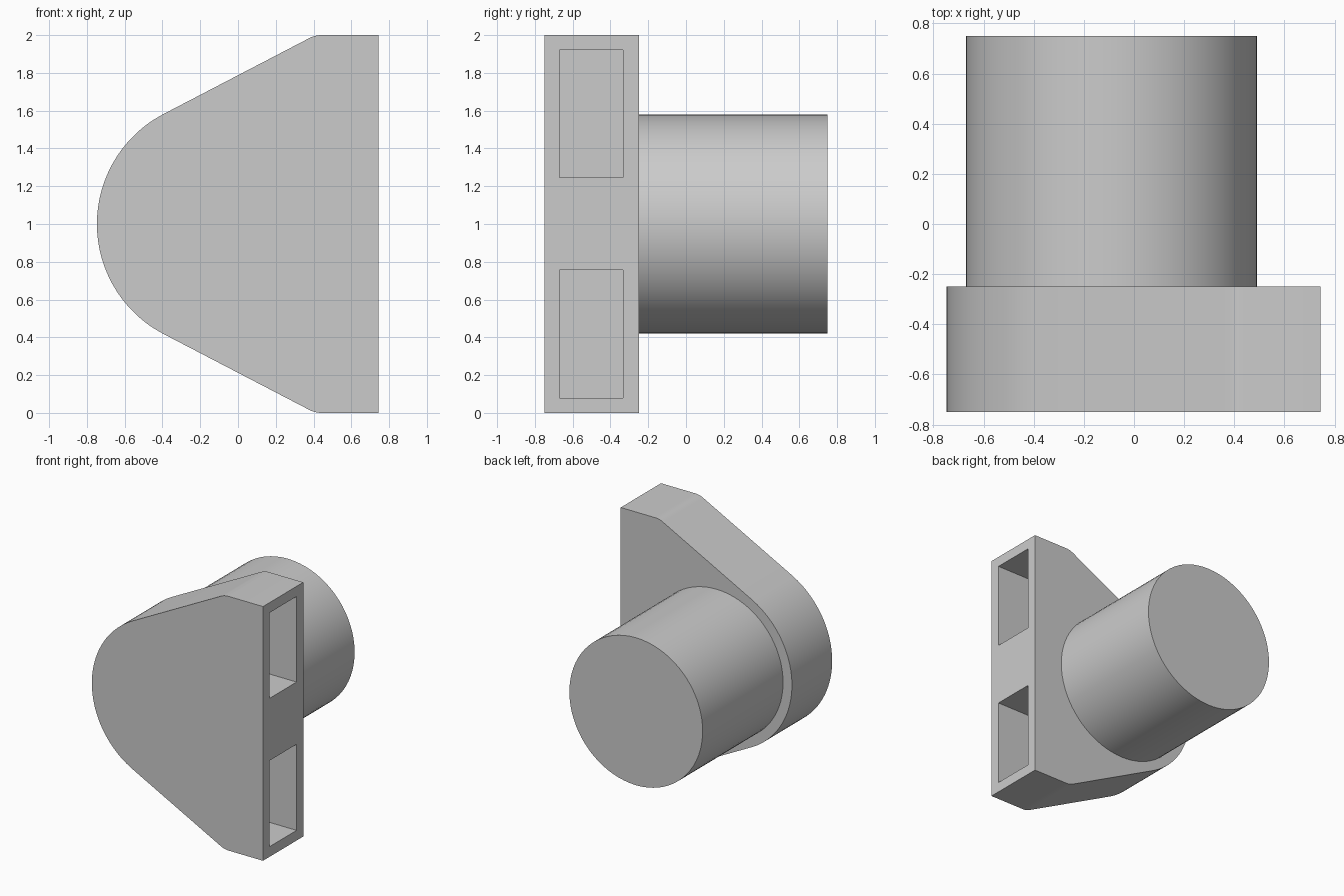
import bpy, bmesh
from math import radians, sin, cos, tan
from mathutils import Vector

cube = bpy.data.objects.get("Cube")
if cube:
    bpy.data.objects.remove(cube, do_unlink=True)

# Single grey material
grey = bpy.data.materials.new("plain_grey")
grey.use_nodes = True
color = (0.6, 0.6, 0.6, 1)
grey.diffuse_color = color
grey.node_tree.nodes["Principled BSDF"].inputs["Base Color"].default_value = color

CX, CZ = -0.09, 1.0          # shared axis of the boss and rounded end
FRONT, SHOULDER, BACK = -0.75, -0.25, 0.75
SIDE = 0.743                 # flat side carrying the pockets
SLOPE = radians(27.5)


def arc(x, z, r, start, end, steps):
    """Points on an arc in the x-z plane."""
    angles = [start + (end - start) * i / steps for i in range(steps + 1)]
    return [(x + r * cos(a), z + r * sin(a)) for a in angles]


def extrude(name, outline, y0, y1):
    """Solid made by extruding an x-z outline along y."""
    bm = bmesh.new()
    face = bm.faces.new([bm.verts.new((x, y0, z)) for x, z in outline])
    out = bmesh.ops.extrude_face_region(bm, geom=[face])
    verts = [v for v in out["geom"] if isinstance(v, bmesh.types.BMVert)]
    bmesh.ops.translate(bm, verts=verts, vec=Vector((0, y1 - y0, 0)))
    bmesh.ops.recalc_face_normals(bm, faces=bm.faces)
    mesh = bpy.data.meshes.new(name)
    bm.to_mesh(mesh)
    bm.free()
    mesh.materials.append(grey)
    obj = bpy.data.objects.new(name, mesh)
    bpy.context.collection.objects.link(obj)
    return obj


# Plate outline: rounded end, tangent slopes, softened corners, flat side
R, FILLET = 0.657, 0.14
up = radians(90)
tangent = up + SLOPE
corner_x = CX + R * cos(tangent) + (1 - R * sin(tangent)) / tan(SLOPE)
fillet_x = corner_x + FILLET * tan(SLOPE / 2)
top_corner = arc(fillet_x, 2 - FILLET, FILLET, up, tangent, 5)
bottom_corner = [(x, 2 - z) for x, z in reversed(top_corner)]
outline = [(SIDE, 0), (SIDE, 2)] + top_corner
outline += arc(CX, CZ, R, tangent, radians(360) - tangent, 48) + bottom_corner
plate = extrude("plate", outline, FRONT, SHOULDER)

# Two rectangular pockets in the flat side
for name, z0, z1 in (("upper", 1.247, 1.92), ("lower", 0.08, 0.757)):
    x0, x1 = SIDE - 0.333, SIDE + 0.1
    cutter = extrude(name + "_pocket_cutter",
                     [(x0, z0), (x1, z0), (x1, z1), (x0, z1)], -0.67, -0.333)
    cutter.hide_render = True
    cutter.hide_set(True)
    cutter.display_type = 'WIRE'
    cut = plate.modifiers.new(name + "_pocket", 'BOOLEAN')
    cut.operation = 'DIFFERENCE'
    cut.solver = 'EXACT'
    cut.object = cutter

# Apply the cuts and remove the helpers
bpy.context.view_layer.update()
depsgraph = bpy.context.evaluated_depsgraph_get()
cut_mesh = bpy.data.meshes.new_from_object(plate.evaluated_get(depsgraph))
cutters = [m.object for m in plate.modifiers]
plate.modifiers.clear()
plate.data = cut_mesh
for cutter in cutters:
    bpy.data.objects.remove(cutter, do_unlink=True)

# Round boss on the back
boss = extrude("round_boss", arc(CX, CZ, 0.58, 0, radians(360), 72)[:-1],
               SHOULDER, BACK)

# Smooth curved walls, keep edges sharp
bpy.ops.object.select_all(action='DESELECT')
for obj in (plate, boss):
    obj.select_set(True)
bpy.context.view_layer.objects.active = plate
bpy.ops.object.shade_smooth_by_angle(angle=radians(30))
